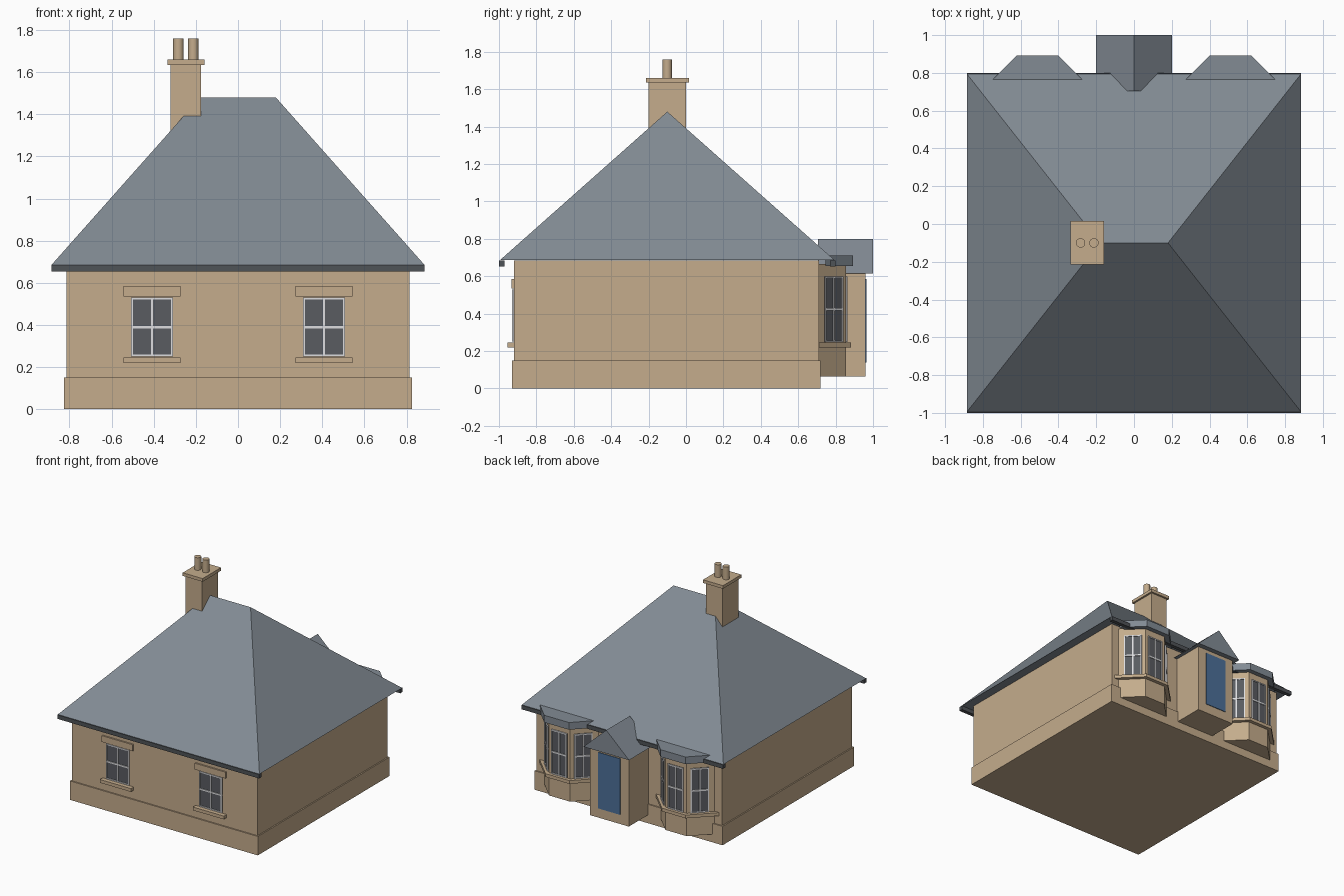
import bpy, bmesh, math
from mathutils import Matrix, Vector

if "Cube" in bpy.data.objects:
    bpy.data.objects.remove(bpy.data.objects["Cube"])


def material(name, r, g, b):
    lin = [c / 12.92 if c <= 0.04045 else ((c + 0.055) / 1.055) ** 2.4 for c in (r, g, b)]
    m = bpy.data.materials.new(name)
    m.diffuse_color = (*lin, 1)
    m.use_nodes = True
    m.node_tree.nodes["Principled BSDF"].inputs["Base Color"].default_value = m.diffuse_color
    return m


STONE = material("sandstone", 0.77, 0.675, 0.55)
SLATE = material("slate", 0.51, 0.545, 0.58)
GUTTER = material("dark_gutter", 0.31, 0.325, 0.34)
FRAME = material("white_frame", 0.87, 0.87, 0.88)
GLASS = material("dark_glass", 0.35, 0.36, 0.38)
BLUE = material("blue_door", 0.30, 0.44, 0.60)


def finish(name, bm, *mats):
    bmesh.ops.recalc_face_normals(bm, faces=bm.faces[:])
    me = bpy.data.meshes.new(name)
    bm.to_mesh(me)
    bm.free()
    ob = bpy.data.objects.new(name, me)
    for m in mats:
        me.materials.append(m)
    bpy.context.collection.objects.link(ob)
    return ob


def add_box(bm, x, y, z, mat=0, mx=Matrix()):
    """Box from (min, max) ranges, with an optional placement matrix."""
    size = Vector((x[1] - x[0], y[1] - y[0], z[1] - z[0]))
    mid = Vector((x[0] + x[1], y[0] + y[1], z[0] + z[1])) / 2
    vs = bmesh.ops.create_cube(bm, size=1, matrix=mx @ Matrix.Translation(mid) @ Matrix.Diagonal((*size, 1)))["verts"]
    for f in {f for v in vs for f in v.link_faces}:
        f.material_index = mat


def box(name, x, y, z, mat):
    bm = bmesh.new()
    add_box(bm, x, y, z)
    return finish(name, bm, mat)


def extrude(name, pts, vec, mat):
    """Prism: a polygon of 3D points pushed along vec."""
    bm = bmesh.new()
    f = bm.faces.new([bm.verts.new(p) for p in pts])
    r = bmesh.ops.extrude_face_region(bm, geom=[f])
    bmesh.ops.translate(bm, vec=vec, verts=[v for v in r["geom"] if isinstance(v, bmesh.types.BMVert)])
    return finish(name, bm, mat)


def window(name, x, y, angle, w, z0, z1):
    """Two-by-two sash window; local +y points out of the wall."""
    mx = Matrix.Translation((x, y, 0)) @ Matrix.Rotation(angle, 4, 'Z')
    h, b, zm = w / 2, 0.009, (z0 + z1) / 2
    bm = bmesh.new()
    add_box(bm, (-h, h), (-0.005, 0.003), (z0, z1), 1, mx)
    out = (-0.005, 0.009)
    for a in (-h, -b / 2, h - b):
        add_box(bm, (a, a + b), out, (z0, z1), 0, mx)
    for a, t in ((z0, b), (zm - 0.006, 0.012), (z1 - b, b)):
        add_box(bm, (-h, h), out, (a, a + t), 0, mx)
    finish(name, bm, FRAME, GLASS)


# main walls and plinth
box("walls", (-0.815, 0.815), (-0.92, 0.71), (0, 0.685), STONE)
box("plinth", (-0.825, 0.825), (-0.93, 0.72), (0, 0.15), STONE)

# hipped roof with closed soffit
bm = bmesh.new()
e = [bm.verts.new((x, y, 0.686)) for x, y in ((-0.885, -0.995), (0.885, -0.995), (0.885, 0.795), (-0.885, 0.795))]
r = [bm.verts.new((x, -0.1, 1.48)) for x in (-0.18, 0.18)]
for f in ((e[0], e[1], r[1], r[0]), (e[1], e[2], r[1]), (e[2], e[3], r[0], r[1]), (e[3], e[0], r[0]), e[::-1]):
    bm.faces.new(f)
finish("main_roof", bm, SLATE)

# gutters along front and back eaves
box("front_gutter", (-0.885, 0.885), (-1.0, -0.97), (0.653, 0.685), GUTTER)
box("back_gutter", (-0.885, 0.885), (0.77, 0.8), (0.653, 0.685), GUTTER)

# chimney stack, cap and pots
box("chimney", (-0.32, -0.175), (-0.2, 0.0), (1.1, 1.64), STONE)
box("chimney_cap", (-0.335, -0.16), (-0.215, 0.015), (1.635, 1.66), STONE)
for i, x in enumerate((-0.283, -0.212)):
    bm = bmesh.new()
    bmesh.ops.create_cone(bm, cap_ends=True, segments=20, radius1=0.025, radius2=0.025, depth=0.11,
                          matrix=Matrix.Translation((x, -0.1, 1.705)))
    pot = finish(f"chimney_pot_{i}", bm, STONE)
    for p in pot.data.polygons:
        p.use_smooth = abs(p.normal.z) < 0.5


def bay_outline(cx, z, grow, back=0.70):
    """Three-sided bay plan, offset outward by grow."""
    yf = 0.855 + grow
    hf = 0.093 + grow * 0.414
    hb = hf + yf - back
    return [(cx - hb, back, z), (cx - hf, yf, z), (cx + hf, yf, z), (cx + hb, back, z)]


for s, side in ((-1, "left"), (1, "right")):
    # front window with lintel and sill
    cx = s * 0.408
    window(f"front_window_{side}", cx, -0.92, math.pi, 0.2, 0.25, 0.53)
    box(f"front_lintel_{side}", (cx - 0.136, cx + 0.136), (-0.932, -0.9), (0.535, 0.585), STONE)
    box(f"front_sill_{side}", (cx - 0.136, cx + 0.136), (-0.955, -0.9), (0.22, 0.246), STONE)

    # bay window: body, sill, flat roof and three sashes
    cx = s * 0.511
    extrude(f"bay_{side}", bay_outline(cx, 0.065, 0), (0, 0, 0.6), STONE)
    extrude(f"bay_sill_{side}", bay_outline(cx, 0.22, 0.028), (0, 0, 0.026), STONE)
    extrude(f"bay_roof_{side}", bay_outline(cx, 0.655, 0.038, 0.745), (0, 0, 0.057), SLATE)
    window(f"bay_front_window_{side}", cx, 0.855, 0, 0.135, 0.248, 0.6)
    for t, n in ((-1, "a"), (1, "b")):
        window(f"bay_side_window_{side}_{n}", cx + t * (0.093 + 0.0675), 0.7875, -t * math.pi / 4, 0.135, 0.248, 0.6)

# porch, door and gabled porch roof
box("porch", (-0.17, 0.17), (0.7, 0.96), (0.065, 0.62), STONE)
box("door", (-0.095, 0.095), (0.957, 0.965), (0.14, 0.585), BLUE)
extrude("porch_roof", [(-0.2, 0.705, 0.615), (0.2, 0.705, 0.615), (0, 0.705, 0.8)], (0, 0.295, 0), SLATE)
